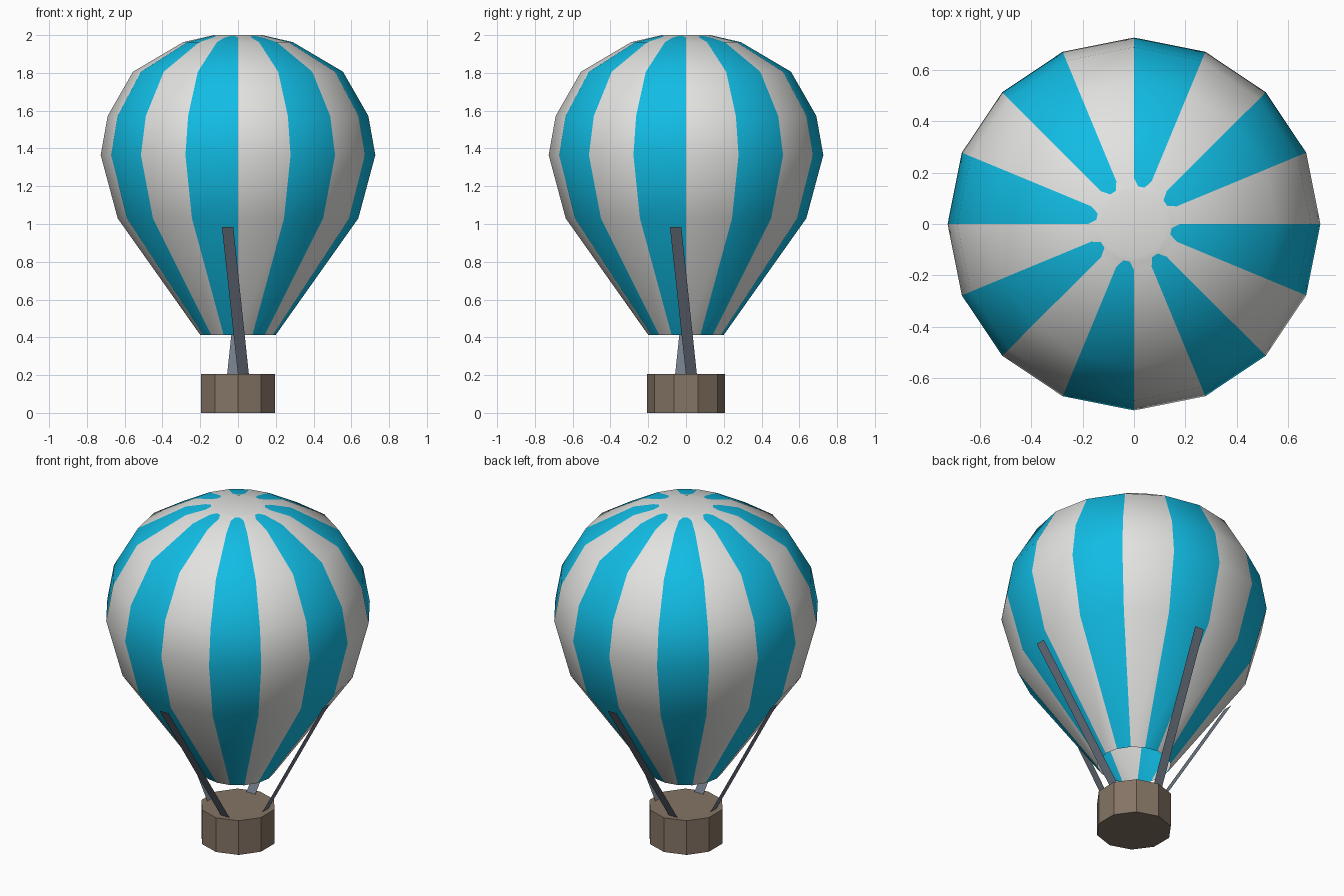
import bpy, bmesh, math
from mathutils import Vector

if "Cube" in bpy.data.objects:
    bpy.data.objects.remove(bpy.data.objects["Cube"])


def material(name, r, g, b):
    lin = [((c / 255 + 0.055) / 1.055) ** 2.4 for c in (r, g, b)]
    m = bpy.data.materials.new(name)
    m.diffuse_color = (*lin, 1)
    m.use_nodes = True
    m.node_tree.nodes["Principled BSDF"].inputs["Base Color"].default_value = m.diffuse_color
    return m


WHITE = material("white fabric", 226, 226, 224)
BLUE = material("blue fabric", 17, 188, 228)
BROWN = material("basket brown", 132, 116, 101)
GREY = material("strap grey", 112, 122, 135)


def finish(bm, name, mats):
    mesh = bpy.data.meshes.new(name)
    bm.to_mesh(mesh)
    bm.free()
    for m in mats:
        mesh.materials.append(m)
    ob = bpy.data.objects.new(name, mesh)
    bpy.context.collection.objects.link(ob)
    return ob


def polar(r, angle, z):
    return Vector((r * math.cos(angle), r * math.sin(angle), z))


# Envelope: 16 gores, odd ones blue, open at the mouth
SIDES = 16
PROFILE = [(0.20, 0.413), (0.637, 1.03), (0.727, 1.365), (0.69, 1.572),
           (0.556, 1.806), (0.29, 1.963), (0.18, 1.988), (0.15, 1.995), (0.13, 2.0)]
TIP = 6  # row where the blue stripes end with clipped corners
bm = bmesh.new()


def face(points, mat):
    f = bm.faces.new([bm.verts.new(p) for p in points])
    f.material_index = mat
    f.smooth = True


for s in range(SIDES):
    a0, a1 = (2 * math.pi * k / SIDES for k in (s, s + 1))
    for i, (lo, hi) in enumerate(zip(PROFILE, PROFILE[1:])):
        b0, b1 = polar(lo[0], a0, lo[1]), polar(lo[0], a1, lo[1])
        t0, t1 = polar(hi[0], a0, hi[1]), polar(hi[0], a1, hi[1])
        blue = s % 2
        if i == TIP and blue:
            c0, c1 = t0.lerp(t1, 0.28), t0.lerp(t1, 0.72)
            face([b0, b1, c1, c0], 1)
            face([b0, c0, t0], 0)
            face([b1, t1, c1], 0)
        elif i == TIP + 1 and blue:
            face([b0, b0.lerp(b1, 0.28), b0.lerp(b1, 0.72), b1, t1, t0], 0)
        else:
            face([b0, b1, t1, t0], blue if i <= TIP else 0)
# Crown cap
face([polar(0.13, 2 * math.pi * k / SIDES, 2.0) for k in range(SIDES)], 0)
bmesh.ops.remove_doubles(bm, verts=bm.verts, dist=0.0005)
finish(bm, "envelope", [WHITE, BLUE])

# Basket: ten-sided closed drum
bm = bmesh.new()
rings = [[bm.verts.new(polar(0.207, math.radians(18 + 36 * k), z)) for k in range(10)]
         for z in (0, 0.205)]
bm.faces.new(rings[0][::-1])
bm.faces.new(rings[1])
for k in range(10):
    n = (k + 1) % 10
    bm.faces.new([rings[0][k], rings[0][n], rings[1][n], rings[1][k]])
finish(bm, "basket", [BROWN])

# Four slanted flat straps, turned a quarter each
for q, side in enumerate(("front", "right", "back", "left")):
    a = q * math.pi / 2
    bm = bmesh.new()
    quad = [(0.0, -0.16, 0.2), (0.058, -0.16, 0.2),
            (-0.025, -0.622, 0.983), (-0.085, -0.622, 0.983)]
    outer = bm.faces.new([bm.verts.new((x * math.cos(a) - y * math.sin(a),
                                        x * math.sin(a) + y * math.cos(a), z))
                          for x, y, z in quad])
    bmesh.ops.solidify(bm, geom=[outer], thickness=0.003)
    bmesh.ops.recalc_face_normals(bm, faces=bm.faces)
    finish(bm, side + "_strap", [GREY])
